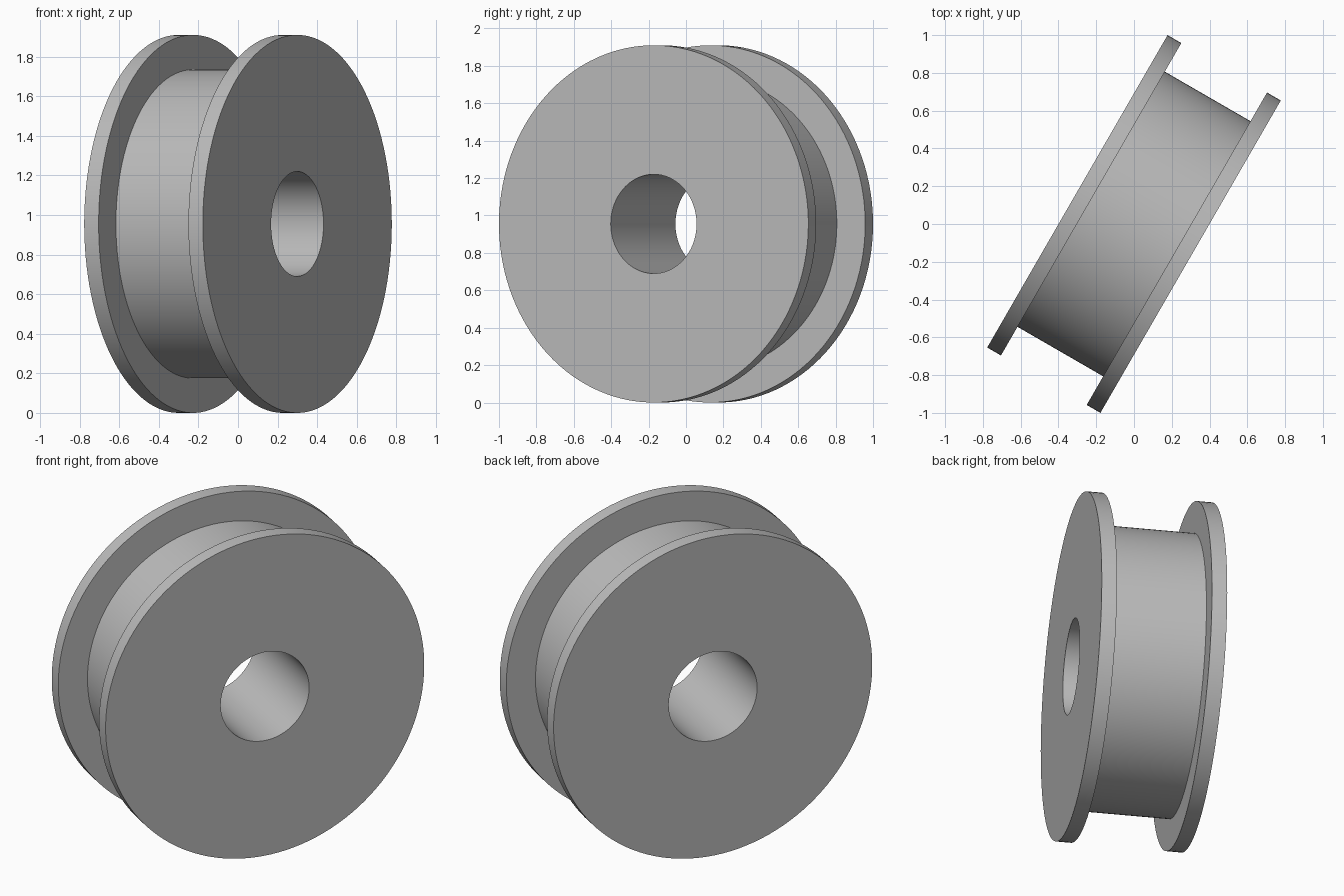
import bpy, bmesh, math
from mathutils import Matrix, Vector

if "Cube" in bpy.data.objects:
    bpy.data.objects.remove(bpy.data.objects["Cube"])

FLANGE_R, HUB_R, BORE_R = 0.955, 0.78, 0.265
HALF_WIDTH, FLANGE_T = 0.346, 0.084
SEGMENTS = 128

grey = bpy.data.materials.new("plain grey")
grey.use_nodes = True
colour = (0.5, 0.5, 0.5, 1)
grey.diffuse_color = colour
grey.node_tree.nodes["Principled BSDF"].inputs["Base Color"].default_value = colour

# Half profile (radius, position along the axle), mirrored to the other flange
inner = HALF_WIDTH - FLANGE_T
half = [(BORE_R, HALF_WIDTH), (FLANGE_R, HALF_WIDTH), (FLANGE_R, inner), (HUB_R, inner)]
profile = half + [(r, -z) for r, z in reversed(half)]

# Spin the closed profile into one body: flanges, hub and through bore
bm = bmesh.new()
verts = [bm.verts.new((r, 0, z)) for r, z in profile]
edges = [bm.edges.new((a, b)) for a, b in zip(verts, verts[1:] + verts[:1])]
bmesh.ops.spin(bm, geom=verts + edges, cent=(0, 0, 0), axis=(0, 0, 1),
               angle=math.tau, steps=SEGMENTS, use_merge=True)
bmesh.ops.remove_doubles(bm, verts=bm.verts, dist=1e-5)
bmesh.ops.recalc_face_normals(bm, faces=bm.faces)

# Lay the axle level, turned 30 degrees, and rest the rims on the ground
axle = Vector((math.cos(math.radians(30)), -math.sin(math.radians(30)), 0))
turn = Vector((0, 0, 1)).rotation_difference(axle).to_matrix().to_4x4()
bmesh.ops.transform(bm, matrix=Matrix.Translation((0, 0, FLANGE_R)) @ turn, verts=bm.verts)

mesh = bpy.data.meshes.new("spool_body")
bm.to_mesh(mesh)
bm.free()
mesh.materials.append(grey)
spool = bpy.data.objects.new("spool_body", mesh)
bpy.context.collection.objects.link(spool)

bpy.ops.object.select_all(action="DESELECT")
spool.select_set(True)
bpy.context.view_layer.objects.active = spool
bpy.ops.object.shade_smooth_by_angle(angle=math.radians(30))
